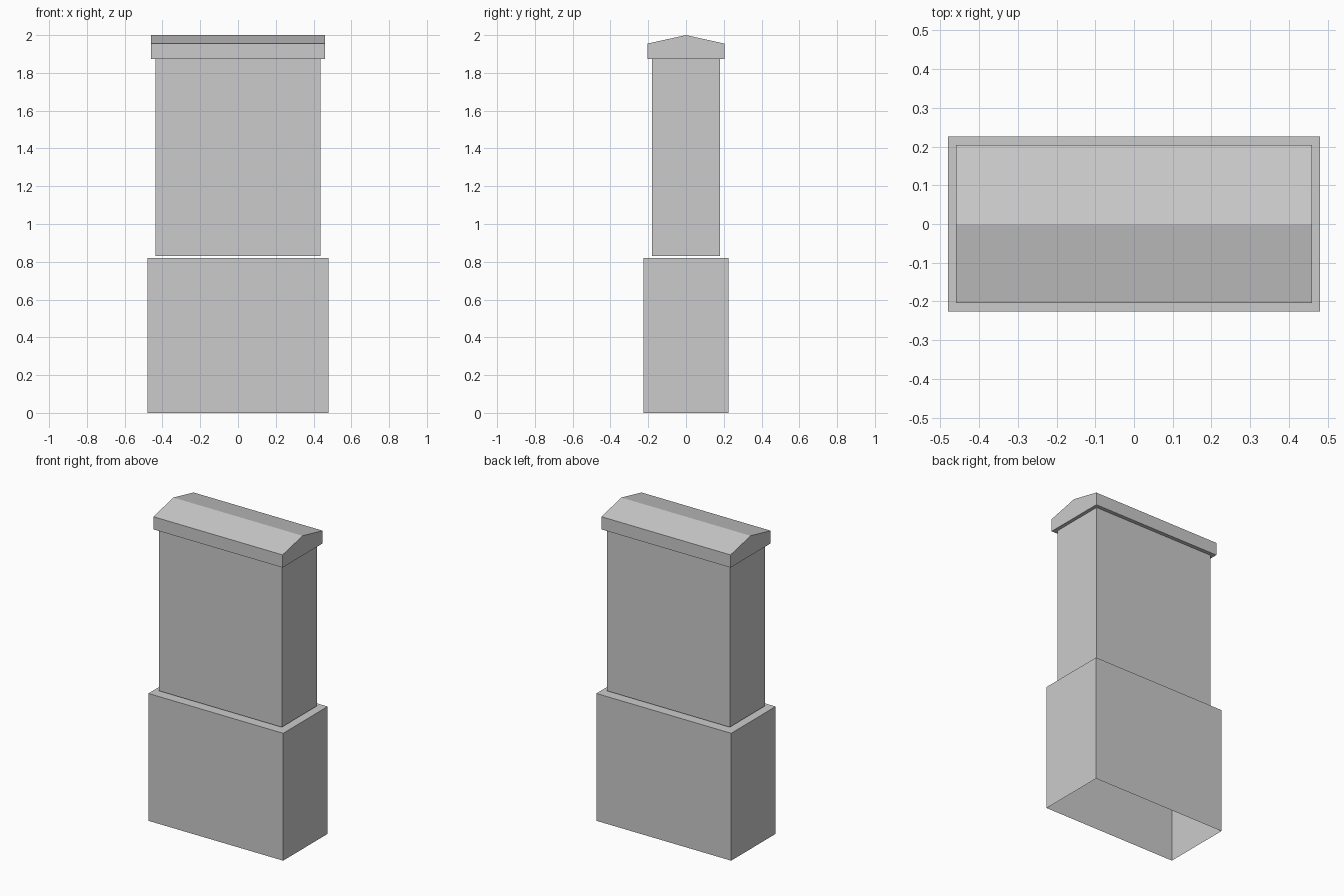
import bpy, bmesh

if "Cube" in bpy.data.objects:
    bpy.data.objects.remove(bpy.data.objects["Cube"])


def make_part(name, profile, half_x, open_normals=()):
    """Extrude a (y, z) profile along x; drop flat faces on the listed z levels."""
    bm = bmesh.new()
    face = bm.faces.new([bm.verts.new((-half_x, y, z)) for y, z in profile])
    ext = bmesh.ops.extrude_face_region(bm, geom=[face], use_keep_orig=True)
    verts = [g for g in ext["geom"] if isinstance(g, bmesh.types.BMVert)]
    bmesh.ops.translate(bm, verts=verts, vec=(2 * half_x, 0, 0))
    bmesh.ops.recalc_face_normals(bm, faces=bm.faces[:])
    gone = [f for f in bm.faces
            if any(all(abs(v.co.z - z) < 1e-4 for v in f.verts) for z in open_normals)]
    bmesh.ops.delete(bm, geom=gone, context='FACES')
    mesh = bpy.data.meshes.new(name)
    bm.to_mesh(mesh)
    bm.free()
    obj = bpy.data.objects.new(name, mesh)
    bpy.context.collection.objects.link(obj)
    return obj


def box_profile(half_y, z0, z1):
    return [(-half_y, z0), (half_y, z0), (half_y, z1), (-half_y, z1)]


# Wide plinth, open underneath
make_part("base", box_profile(0.226, 0.0, 0.82), 0.48, (0.0,))

# Narrower shaft, open-ended, with a thin gap above the plinth
make_part("shaft", box_profile(0.179, 0.83, 1.873), 0.437, (0.83, 1.873))

# Gabled cap with its ridge along x
make_part("cap", [(-0.204, 1.873), (0.204, 1.873), (0.204, 1.955),
                  (0.0, 2.0), (-0.204, 1.955)], 0.46)
